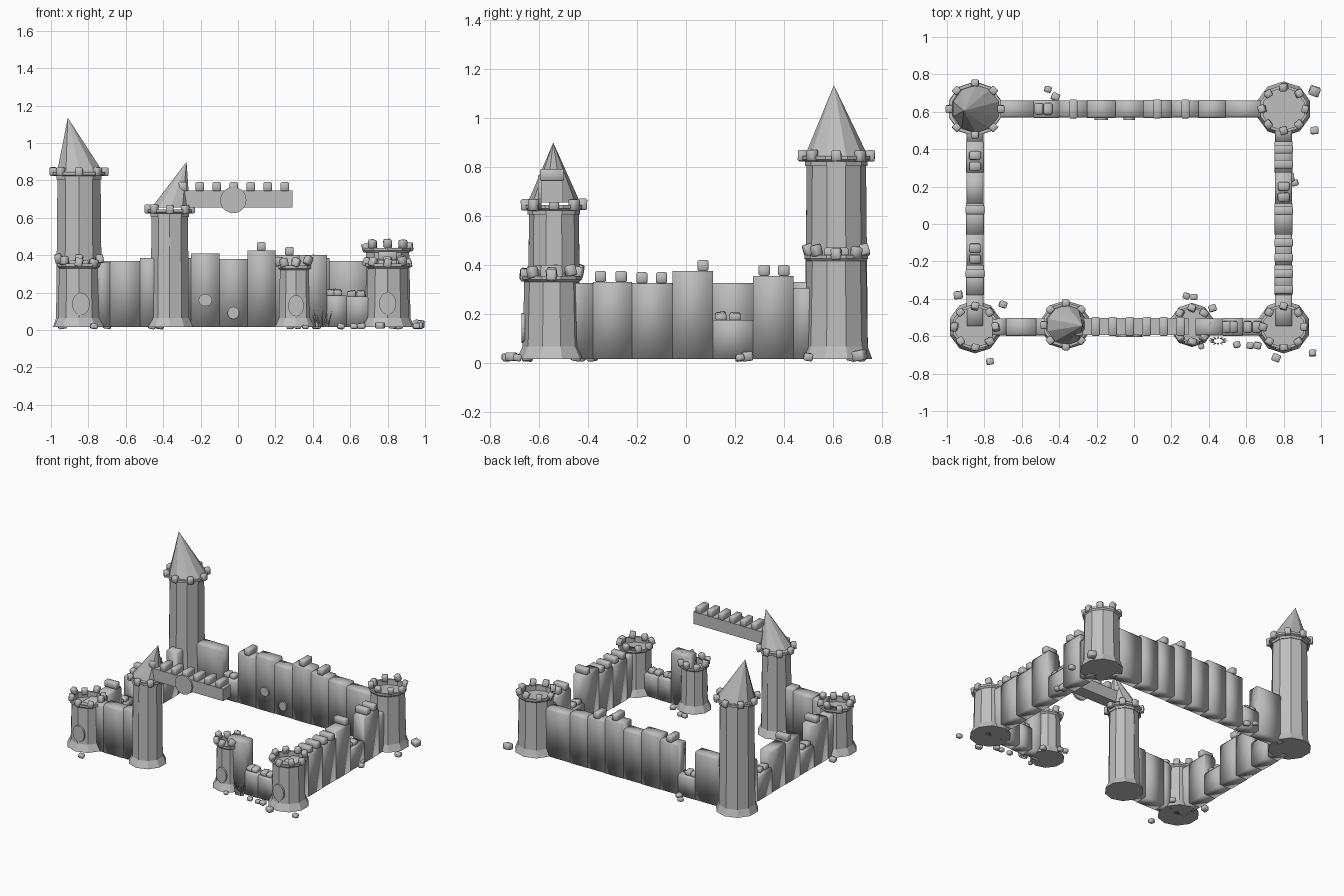
import bpy, bmesh, math, random
from mathutils import Matrix, Vector

if "Cube" in bpy.data.objects:
    bpy.data.objects.remove(bpy.data.objects["Cube"])

random.seed(4)
stone = bpy.data.materials.new("grey_stone")
stone.diffuse_color = (0.52, 0.52, 0.52, 1)
stone.use_nodes = True
stone.node_tree.nodes["Principled BSDF"].inputs["Base Color"].default_value = stone.diffuse_color
GROUND = 0.015


def finish(name, bm, bevel=0.0, smooth=False):
    me = bpy.data.meshes.new(name)
    bmesh.ops.recalc_face_normals(bm, faces=bm.faces)
    for f in bm.faces:
        f.smooth = smooth
    bm.to_mesh(me)
    bm.free()
    me.materials.append(stone)
    ob = bpy.data.objects.new(name, me)
    bpy.context.collection.objects.link(ob)
    if bevel:
        mod = ob.modifiers.new("worn_edges", 'BEVEL')
        mod.width, mod.segments = bevel, 1
    return ob


def box(bm, center, size, rot=(0, 0, 0)):
    m = Matrix.Translation(center)
    for angle, axis in zip(rot, 'XYZ'):
        m = m @ Matrix.Rotation(angle, 4, axis)
    bmesh.ops.create_cube(bm, size=1, matrix=m @ Matrix.Diagonal((*size, 1)))


def lathe(bm, x, y, profile, sides=10):
    rings = []
    for r, z in profile:
        rings.append([bm.verts.new((x + r * math.cos(a), y + r * math.sin(a), z))
                      for a in (math.tau * (i + .5) / sides for i in range(sides))])
    for lo, hi in zip(rings, rings[1:]):
        for i in range(sides):
            j = (i + 1) % sides
            bm.faces.new((lo[i], lo[j], hi[j], hi[i]))
    bm.faces.new(rings[0][::-1])
    bm.faces.new(rings[-1])


def tower(name, x, y, top, r, base, ring, tumble):
    # flared foot, tapering shaft, sunken parapet
    bm = bmesh.new()
    lathe(bm, x, y, [(base, GROUND), (base * .97, .025), (r * 1.03, .065), (r * .97, top),
                     (ring, top + .01), (ring, top + .025), (ring * .88, top + .025),
                     (ring * .88, top - .015)])
    finish(name, bm)
    bm = bmesh.new()
    for i in range(8):
        a = math.tau * i / 8 + math.pi / 2
        t = [random.uniform(-tumble, tumble) for _ in range(3)]
        lift = .024 + abs(t[0]) * .08
        d = ring * (.96 if tumble < .1 else .89)
        box(bm, (x + d * math.cos(a), y + d * math.sin(a), top + lift),
            (.036, .04, .046), (t[0], t[1], a + t[2]))
    finish(name + "_merlons", bm, .005, True)


def roof(name, x, y, z, r, apex):
    bm = bmesh.new()
    n = 10
    ring = [bm.verts.new((x + r * math.cos(math.tau * (i + .5) / n),
                          y + r * math.sin(math.tau * (i + .5) / n), z)) for i in range(n)]
    tip = bm.verts.new(apex)
    bm.faces.new(ring[::-1])
    for i in range(n):
        bm.faces.new((ring[i], ring[(i + 1) % n], tip))
    finish(name, bm)


def wall(name, axis, fixed, cuts, heights, merlons):
    # row of panels with chamfered tops; low panels get loose blocks on top
    def put(along, across, z):
        return (along, fixed + across, z) if axis == 'x' else (fixed + across, along, z)

    def dims(length, thick, h):
        return (length, thick, h) if axis == 'x' else (thick, length, h)
    bm = bmesh.new()
    bits = bmesh.new()
    for i, (a, b, h) in enumerate(zip(cuts, cuts[1:], heights)):
        t = .045 + .003 * (i % 2)
        section = [(-t, GROUND), (t, GROUND), (t, h - .012), (t - .009, h),
                   (-t + .009, h), (-t, h - .012)]
        ends = [[bm.verts.new(put(s, c, z)) for c, z in section] for s in (a, b)]
        for k in range(6):
            n = (k + 1) % 6
            bm.faces.new((ends[0][k], ends[0][n], ends[1][n], ends[1][k]))
        bm.faces.new(ends[0])
        bm.faces.new(ends[1])
        if h < .25:
            for f in (.2, .55):
                box(bits, put(a + (b - a) * f, 0, h + .012), dims(.045, .06, .035),
                    (random.uniform(-.2, .2), random.uniform(-.2, .2), 0))
    for a, z in merlons:
        box(bits, put(a, 0, z + .022), dims(.046, .1, .046))
    finish(name, bm, 0, True)
    finish(name + "_blocks", bits, .006, True)


def disc(name, x, y, z, rx, rz, thick=.014):
    bm = bmesh.new()
    m = (Matrix.Translation((x, y, z)) @ Matrix.Diagonal((rx, 1, rz, 1))
         @ Matrix.Rotation(math.pi / 2, 4, 'X'))
    bmesh.ops.create_cone(bm, cap_ends=True, segments=20, radius1=1, radius2=1,
                          depth=thick, matrix=m)
    finish(name, bm)


# towers
tower("back_left_tower", -.85, .615, .82, .125, .147, .145, .05)
tower("back_right_tower", .80, .615, .415, .125, .147, .13, .35)
tower("front_left_tower", -.85, -.55, .33, .115, .142, .124, .35)
tower("front_right_tower", .80, -.55, .33, .115, .142, .124, .3)
tower("gate_left_tower", -.365, -.54, .62, .105, .132, .122, .05)
tower("gate_right_tower", .31, -.54, .32, .093, .118, .102, .4)

# leaning roofs
roof("back_left_roof", -.845, .615, .847, .128, (-.91, .605, 1.135))
roof("gate_left_roof", -.36, -.54, .655, .107, (-.275, -.543, .9))

# curtain walls
wall("back_wall", 'x', .615,
     [-.76, -.535, -.40, -.25, -.10, .05, .20, .345, .49, .70],
     [.37, .17, .385, .41, .38, .425, .40, .385, .37],
     [(-.325, .385), (.125, .425), (.275, .40)])
wall("right_wall", 'y', .80,
     [-.545, -.38, -.22, -.055, .11, .275, .44, .54],
     [.325, .33, .325, .375, .175, .355, .305],
     [(-.35, .33), (-.265, .33), (-.18, .325), (-.10, .325), (.07, .375),
      (.32, .355), (.40, .355)])
wall("left_wall", 'y', -.85,
     [-.545, -.38, -.22, -.055, .11, .275, .44, .54],
     [.325, .33, .18, .325, .325, .20, .33],
     [(-.265, .33), (.075, .325)])
wall("front_left_wall", 'x', -.55, [-.76, -.685, -.525, -.42], [.36, .37, .385], [])
wall("front_right_wall", 'x', -.55, [.33, .475, .58, .72], [.40, .185, .18], [])

# crenellated beam reaching over the gate
bm = bmesh.new()
box(bm, (-.005, -.548, .70), (.595, .09, .09))
finish("gate_beam", bm)
bm = bmesh.new()
for i in range(7):
    box(bm, (-.295 + .0908 * i, -.548, .767), (.045, .1, .048))
finish("gate_beam_merlons", bm, .005, True)
disc("gate_beam_disc", -.025, -.598, .695, .07, .07)

# shields on the towers and wall
for label, x, y, z, rx, rz in [("front_left", -.84, -.665, .14, .047, .06),
                               ("gate_right", .31, -.635, .13, .042, .057),
                               ("front_right", .80, -.665, .142, .045, .06),
                               ("back_wall_upper", -.175, .564, .16, .036, .033),
                               ("back_wall_lower", -.025, .564, .092, .031, .033)]:
    disc(label + "_shield", x, y, z, rx, rz)

# arrow slits
bm = bmesh.new()
for x, y, r, z in [(-.85, .615, .121, .58), (-.365, -.54, .102, .45)]:
    for side in (-1, 1):
        box(bm, (x, y + side * r * .97, z), (.014, .008, .09))
finish("arrow_slits", bm)

# fallen blocks on the ground
bm = bmesh.new()
for x, y, s in [(.965, .71, .055), (.965, .50, .042), (-.46, .72, .036), (-.42, .68, .042),
                (.86, .22, .036), (.83, .25, .05), (-.94, -.38, .045), (-.77, -.735, .038),
                (.76, -.715, .045), (.955, -.69, .038), (.28, -.385, .036), (.32, -.39, .036),
                (.55, -.645, .036), (.62, -.65, .036), (.66, -.65, .04), (-.70, -.43, .04),
                (.42, -.45, .04), (.36, -.655, .03)]:
    box(bm, (x, y, s * .55), (s, s * .9, s * .75),
        (random.uniform(-.2, .2), random.uniform(-.2, .2), random.uniform(-.4, .4)))
finish("fallen_blocks", bm, .005, True)

# grass tuft beside the gate
bm = bmesh.new()
for i in range(12):
    a = math.tau * i / 12
    root = Vector((.45 + .025 * math.cos(a), -.625 + .012 * math.sin(a), GROUND))
    tip = root + Vector((.028 * math.cos(a), .012 * math.sin(a), random.uniform(.05, .1)))
    side = Vector((-math.sin(a), math.cos(a), 0)) * .006
    out = Vector((math.cos(a), math.sin(a), 0)) * .008
    v = [bm.verts.new(p) for p in (root - side, root + side, root + out, tip)]
    for f in ((0, 1, 3), (1, 2, 3), (2, 0, 3), (0, 2, 1)):
        bm.faces.new([v[k] for k in f])
finish("grass_tuft", bm)
